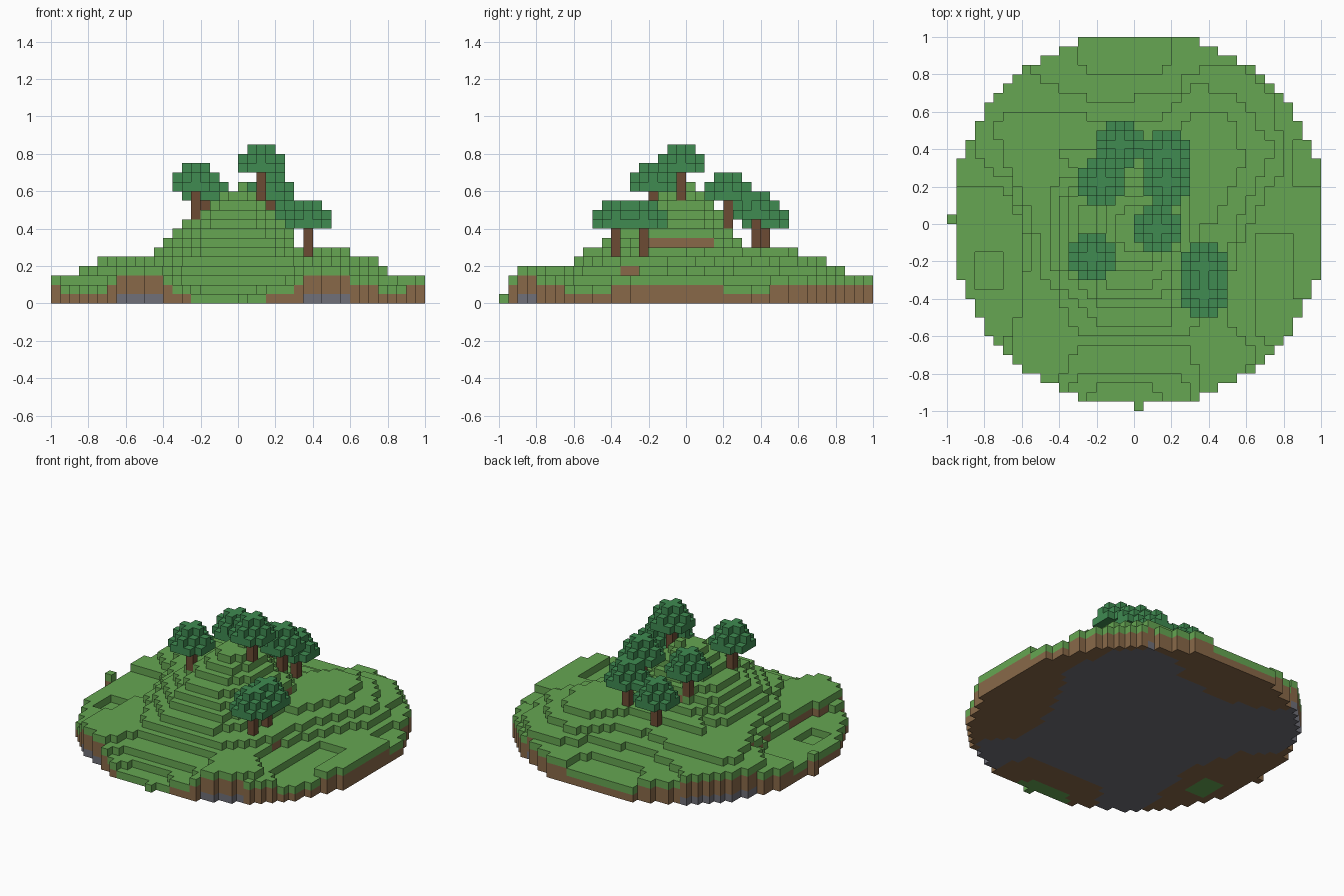
import bpy, bmesh
from mathutils import Vector

default = bpy.data.objects.get("Cube")
if default:
    bpy.data.objects.remove(default, do_unlink=True)

S = 0.05  # block size


def material(name, rgb):
    m = bpy.data.materials.new(name)
    m.use_nodes = True
    col = (*rgb, 1.0)
    m.diffuse_color = col
    bsdf = m.node_tree.nodes["Principled BSDF"]
    bsdf.inputs["Base Color"].default_value = col
    bsdf.inputs["Roughness"].default_value = 0.9
    return m


GRASS = material("grass green", (0.133, 0.381, 0.085))
DIRT = material("dirt brown", (0.250, 0.141, 0.066))
STONE = material("stone grey", (0.162, 0.162, 0.188))
LEAF = material("leaf green", (0.050, 0.258, 0.083))
BARK = material("bark brown", (0.150, 0.070, 0.034))


def face_corners(cell, axis, side):
    """Corners of one block face, wound to point outward."""
    u, v = (axis + 1) % 3, (axis + 2) % 3
    ring = []
    for du, dv in ((0, 0), (1, 0), (1, 1), (0, 1)):
        p = list(cell)
        p[axis] += side
        p[u] += du
        p[v] += dv
        ring.append(tuple(p))
    return ring if side else ring[::-1]


def build_blocks(name, blocks, mats):
    """Mesh the exposed faces of a {(i, j, k): material index} block set."""
    bm = bmesh.new()
    verts = {}
    for cell, mat in blocks.items():
        for axis in range(3):
            for side in (0, 1):
                neighbour = list(cell)
                neighbour[axis] += 2 * side - 1
                if tuple(neighbour) in blocks:
                    continue
                quad = []
                for p in face_corners(cell, axis, side):
                    if p not in verts:
                        verts[p] = bm.verts.new(Vector(p) * S)
                    quad.append(verts[p])
                bm.faces.new(quad).material_index = mat
    mesh = bpy.data.meshes.new(name)
    bm.to_mesh(mesh)
    bm.free()
    for m in mats:
        mesh.materials.append(m)
    bpy.context.collection.objects.link(bpy.data.objects.new(name, mesh))


def inside(x, y, poly):
    hit = False
    for (x1, y1), (x2, y2) in zip(poly, poly[1:] + poly[:1]):
        if (y1 > y) != (y2 > y) and x < x1 + (y - y1) * (x2 - x1) / (y2 - y1):
            hit = not hit
    return hit


# rounded hollows in the rim: height in blocks, centre x, y, radius x, y
HOLLOWS = [
    (2, -.03, -1, .34, .2), (1, -.05, -1, .2, .14),       # front
    (2, -.85, -.22, .24, .42), (1, -.775, -.25, .09, .11),  # right side
    (2, -.05, .95, .24, .17),                              # back
    (2, .75, -.3, .11, .27), (2, .85, -.52, .2, .11), (2, .97, .325, .13, .125),
]

# outlines of the broad lower terraces, lobed towards the four corners
FOUR_HIGH = [(-.87, .35), (-.85, .55), (-.6, .85), (-.4, .72), (-.2, .65), (.2, .7),
             (.35, .85), (.55, .85), (.75, .7), (.8, .3), (.62, 0), (.52, -.24),
             (.52, -.55), (.7, -.7), (.4, -.95), (.28, -.66), (-.3, -.67),
             (-.45, -.95), (-.67, -.78), (-.55, -.1), (-.68, .25)]
FIVE_HIGH = [(-.75, .5), (-.68, .62), (-.35, .6), (-.1, .52), (.15, .55), (.3, .75),
             (.55, .7), (.75, .4), (.55, 0), (.45, -.45), (.3, -.6), (-.3, -.6),
             (-.5, -.1)]
SIX_HIGH = [(-.42, .38), (.1, .4), (.35, .6), (.5, .6), (.6, .35), (.42, 0), (0, 0)]


def hill(x, y):
    """Stepped eight-sided cone, longest towards the front."""
    dx = x * 1.08 if x > 0 else -x * .9
    dy = y * 1.1 if y > 0 else -y * .75
    return min(12, 13 - int(max(dx, dy, .68 * (dx + dy)) / S))


def height(i, j):
    x, y = (i + .5) * S, (j + .5) * S
    if i == -20:
        return 3
    if i == j == 0:
        return 13
    h = 3
    for level, cx, cy, rx, ry in HOLLOWS:
        if ((x - cx) / rx) ** 4 + ((y - cy) / ry) ** 4 < 1:
            h = level
    for level, poly in ((4, FOUR_HIGH), (5, FIVE_HIGH), (6, SIX_HIGH)):
        if inside(x, y, poly):
            h = level
    return max(h, hill(x, y))


# island: one grass block on top, two of dirt, stone below
island = {}
for i in range(-20, 20):
    for j in range(-20, 20):
        if i * i + j * j <= 400:
            h = height(i, j)
            for k in range(h):
                depth = h - 1 - k
                island[i, j, k] = 0 if depth == 0 else 1 if depth < 3 else 2
build_blocks("island", island, [GRASS, DIRT, STONE])

# trees: trunk cell and ground height in blocks
TREES = [(-5, -4, 9), (2, -1, 11), (7, -8, 5), (7, -5, 5),
         (3, 4, 8), (-4, 4, 8), (3, 7, 6), (-2, 8, 5)]
taken = set()
for n, (ti, tj, base) in enumerate(TREES, 1):
    trunk = {(ti, tj, base + k): 0 for k in range(3)}
    build_blocks(f"tree_trunk_{n}", trunk, [BARK])
    # half-ball crown, leaving out blocks shared with a neighbour
    crown = {(ti + a, tj + b, base + 3 + c): 0
             for a in range(-2, 3) for b in range(-2, 3) for c in range(3)
             if a * a + b * b + c * c <= 5}
    crown = {cell: 0 for cell in crown if cell not in taken}
    taken.update(crown)
    build_blocks(f"tree_crown_{n}", crown, [LEAF])
